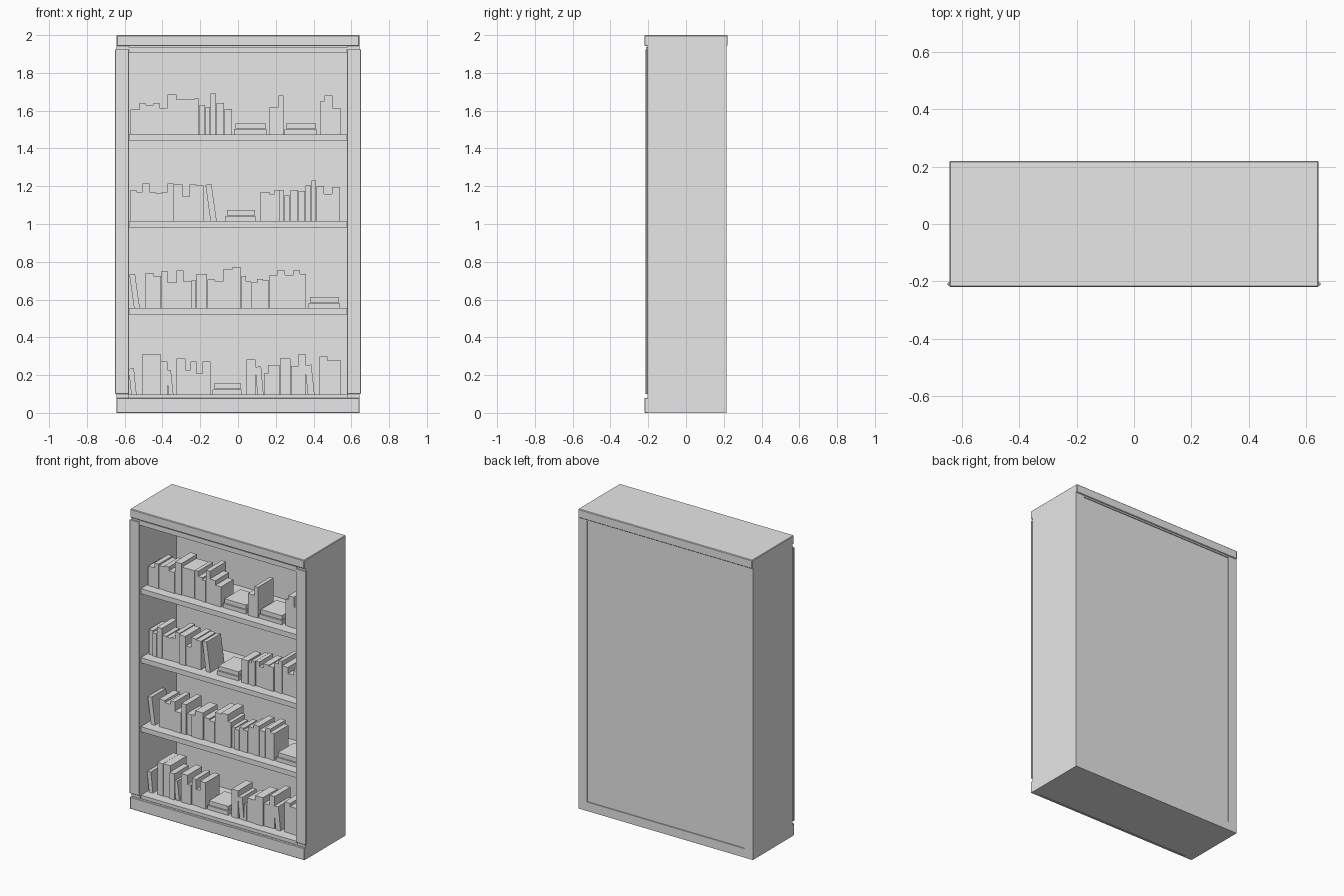
import bpy, math, random

random.seed(4)
grey = bpy.data.materials.new("plain grey")
grey.diffuse_color = (0.8, 0.8, 0.8, 1)


def box(name, x0, x1, y0, y1, z0, z1, bevel=0.0):
    """Box from its limits; the origin sits at the lower right edge so books can lean."""
    v = [(x - x1, y, z - z0) for x in (x0, x1) for y in (y0, y1) for z in (z0, z1)]
    f = [(0, 1, 3, 2), (4, 6, 7, 5), (0, 4, 5, 1), (2, 3, 7, 6), (0, 2, 6, 4), (1, 5, 7, 3)]
    mesh = bpy.data.meshes.new(name)
    mesh.from_pydata(v, [], f)
    mesh.materials.append(grey)
    ob = bpy.data.objects.new(name, mesh)
    ob.location = (x1, 0, z0)
    bpy.context.collection.objects.link(ob)
    if bevel:
        mod = ob.modifiers.new("soft edge", 'BEVEL')
        mod.width = bevel
        mod.segments = 1
    return ob


# Carcass: sides, recessed back, crown and plinth
W, IN = 0.643, 0.58
for s, side in ((-1, "left"), (1, "right")):
    a, b = sorted((s * IN, s * W))
    box(side + "_side", a, b, -0.205, 0.214, 0.0, 1.95)
    a, b = sorted((s * 0.577, s * 0.65))
    box(side + "_stile", a, b, -0.214, -0.204, 0.10, 1.925, 0.002)
box("back_panel", -IN, IN, 0.18, 0.208, 0.04, 1.95)
box("crown", -W, W, -0.22, 0.22, 1.942, 2.0, 0.004)
box("top_rail", -IN, IN, -0.211, -0.19, 1.905, 1.937)
box("top_back_rail", -IN, IN, 0.18, 0.214, 1.932, 1.942)
box("plinth", -W, W, -0.22, -0.20, 0.0, 0.08, 0.003)
box("plinth_body", -IN, IN, -0.20, 0.214, 0.0, 0.06)

# Shelves
TOPS = (1.475, 1.015, 0.555, 0.098)
for z in TOPS:
    box("shelf", -IN, IN, -0.195, 0.185, z - 0.034, z)


def row(z, x, books):
    """Upright books side by side; each is (width, height) in hundredths."""
    for w, h in books:
        w, h = w / 100, h / 100
        y = -0.13 + random.uniform(-0.006, 0.006)
        box("book", x + 0.0005, x + w - 0.0005, y, y + 0.07 + 0.45 * h, z, z + h)
        x += w


def leaning(z, x, w, h, angle):
    """Book leaning to the left, with its lower right edge at x."""
    ob = box("leaning_book", x - w, x, -0.13, 0.02, z, z + h)
    ob.rotation_euler.y = math.radians(-angle)
    # drop the tilted foot onto the shelf
    ob.location.z += 0.0005


def stack(z, x0, x1, t=0.027):
    """Two books lying flat."""
    box("flat_book", x0, x1, -0.13, 0.05, z, z + t)
    box("flat_book", x0 + 0.008, x1 - 0.003, -0.125, 0.04, z + t + 0.003, z + 2 * t + 0.004)


# Top shelf
z = TOPS[0]
row(z, -0.57, [(4.8, 13), (3.2, 16.5), (4.2, 15.5), (3.2, 16.5), (4.2, 14), (4.8, 21),
               (9.5, 18.5), (2.6, 19), (3.2, 15.5), (2.6, 14.5), (3.2, 21.5), (4.2, 16.5), (4.2, 13.5)])
stack(z, -0.02, 0.15)
row(z, 0.167, [(4.8, 14.5), (2.6, 20.5)])
stack(z, 0.247, 0.415)
row(z, 0.437, [(2.1, 17.5), (4.2, 20.5), (4.2, 14)])

# Second shelf
z = TOPS[1]
row(z, -0.57, [(3.2, 16.5), (3.2, 15.5), (3.7, 20), (3.2, 15.5), (3.2, 15), (3.2, 15.5),
               (3.2, 20), (4.8, 19.5), (3.7, 13), (3.7, 19.5), (3.7, 19)])
leaning(z, -0.113, 0.032, 0.198, 8)
stack(z, -0.065, 0.093)
row(z, 0.119, [(4.8, 15.5), (2.6, 14.5), (2.6, 16.5), (2.6, 16.5), (3.2, 13.5), (4.2, 16.5),
               (3.7, 16), (3.2, 19), (2.6, 21.5), (4.2, 18.5), (4.2, 14.5), (4.2, 18)])

# Third shelf
z = TOPS[2]
leaning(z, -0.52, 0.03, 0.183, 8)
row(z, -0.49, [(4.2, 18.5), (4.2, 17), (3.2, 19.5), (4.8, 13.5), (3.7, 20), (4.2, 14), (2.6, 14.5),
               (5.8, 18), (4.2, 15), (4.2, 14), (4.8, 20.5), (4.8, 21.5), (2.6, 17), (2.6, 14),
               (3.2, 13.5), (3.2, 15.5), (3.2, 14.5), (4.2, 17.5), (4.2, 20), (4.2, 17.5),
               (3.7, 20), (3.2, 18)])
stack(z, 0.373, 0.537)

# Bottom shelf
z = TOPS[3]
leaning(z, -0.537, 0.028, 0.138, 6)
row(z, -0.505, [(4.2, 21.5), (5.3, 21.5), (3.7, 17.5)])
leaning(z, -0.342, 0.025, 0.13, 6)
row(z, -0.326, [(4.8, 19), (2.6, 13), (3.2, 17.5), (3.2, 11), (4.2, 17.5)])
stack(z, -0.135, 0.018)
row(z, 0.045, [(4.8, 18.5)])
leaning(z, 0.135, 0.032, 0.148, 5)
row(z, 0.137, [(2.1, 11), (6.3, 15.5), (5.8, 19), (4.2, 15), (3.7, 21.5)])
leaning(z, 0.405, 0.035, 0.158, 6)
row(z, 0.431, [(4.2, 20), (7.4, 18)])
